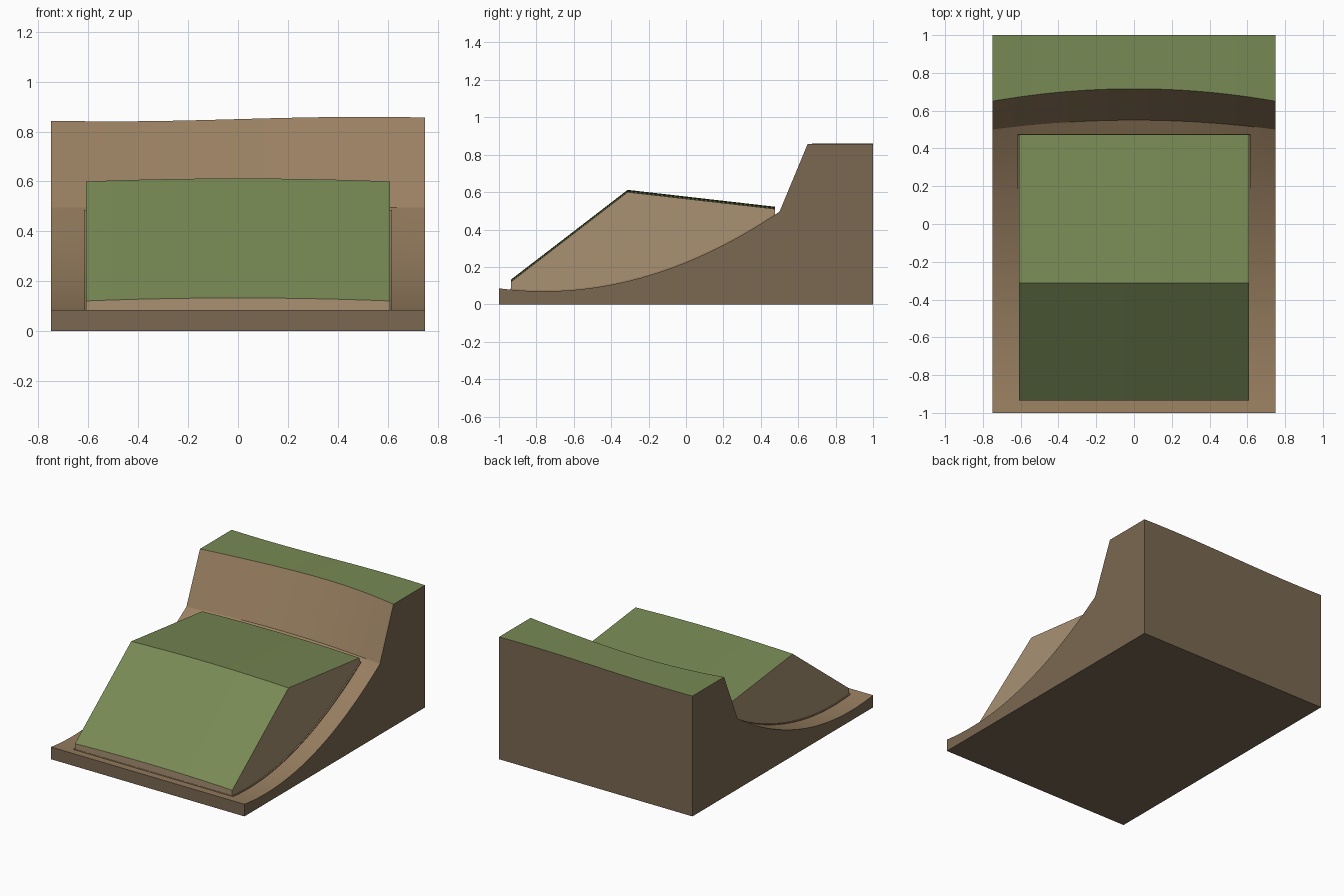
import bpy, math

if "Cube" in bpy.data.objects:
    bpy.data.objects.remove(bpy.data.objects["Cube"])

def mat(name, rgb):
    m = bpy.data.materials.new(name)
    lin = [c / 12.92 if c <= 0.04 else ((c + 0.055) / 1.055) ** 2.4 for c in rgb]
    m.diffuse_color = (*lin, 1)
    m.use_nodes = True
    m.node_tree.nodes["Principled BSDF"].inputs["Base Color"].default_value = m.diffuse_color
    return m

soil = mat("soil", (0.48, 0.41, 0.32))
slip_soil = mat("exposed_soil", (0.60, 0.50, 0.38))
block_soil = mat("block_soil", (0.66, 0.57, 0.45))
grass = mat("grass", (0.47, 0.54, 0.33))

def loft(name, half, n, profile, mats, slots, side_slot):
    """Loft a closed y-z profile(x) along x; slots(i) gives the material of band i."""
    verts, faces, idx = [], [], []
    for k in range(n + 1):
        x = half * (2 * k / n - 1)
        prof = profile(x)
        verts += [(x, y, z) for y, z in prof]
    c = len(prof)
    for k in range(n):
        for i in range(c):
            j = (i + 1) % c
            faces.append((k * c + i, k * c + j, (k + 1) * c + j, (k + 1) * c + i))
            idx.append(slots(i))
    faces += [tuple(reversed(range(c))), tuple(range(n * c, n * c + c))]
    idx += [side_slot, side_slot]
    me = bpy.data.meshes.new(name)
    me.from_pydata(verts, [], faces)
    for m in mats:
        me.materials.append(m)
    me.polygons.foreach_set("material_index", idx)
    ob = bpy.data.objects.new(name, me)
    bpy.context.collection.objects.link(ob)
    bpy.context.view_layer.objects.active = ob
    bpy.ops.object.select_all(action='DESELECT')
    ob.select_set(True)
    # consistent outward normals, soft curves with sharp creases
    bpy.ops.object.mode_set(mode='EDIT')
    bpy.ops.mesh.select_all(action='SELECT')
    bpy.ops.mesh.normals_make_consistent(inside=False)
    bpy.ops.object.mode_set(mode='OBJECT')
    bpy.ops.object.shade_smooth_by_angle(angle=math.radians(20))
    return ob

def slip(y):
    return 0.07 + 0.268 * (y + 0.76) ** 2

N = 24  # steps along the concave slip surface

# Hillside with concave slip surface, bowed scarp and gently rolling crest
def hill(x):
    bow = 1 - (x / 0.75) ** 2
    foot, crest = 0.5 + 0.05 * bow, 0.65 + 0.066 * bow
    top = 0.85 + 0.009 * math.sin(3.1 * x)
    pts = [(-1, 0)]
    for i in range(N + 1):
        y = -1 + 1.5 * i / N
        # only the upper end stretches to meet the bowed scarp foot
        pts.append((y + (foot - 0.5) * (i / N) ** 6, slip(y)))
    return pts + [(crest, top), (1, top), (1, 0)]

loft("hillside", 0.75, 24, hill, [soil, slip_soil, grass],
     lambda i: 1 if 1 <= i <= N + 1 else 2 if i == N + 2 else 0, 0)

# Thin shear layer lining the slip surface under the block
def layer(x):
    ys = [-0.937 + 1.414 * i / N for i in range(N + 1)]
    return [(y, slip(y) - 0.004) for y in ys] + [(y, slip(y) + 0.006) for y in reversed(ys)]

loft("shear_layer", 0.618, 1, layer, [slip_soil], lambda i: 0, 0)

# Slumped block with tilted grass top
def block(x):
    drop = 0.012 * (x / 0.61) ** 2
    ys = [-0.935 + 1.41 * i / N for i in range(N + 1)]
    return [(y, slip(y) + 0.004) for y in ys] + [
        (0.475, 0.522 - drop), (-0.312, 0.612 - drop), (-0.935, 0.133 - drop)]

loft("slumped_block", 0.61, 12, block, [block_soil, grass],
     lambda i: 1 if i in (N + 1, N + 2) else 0, 0)
